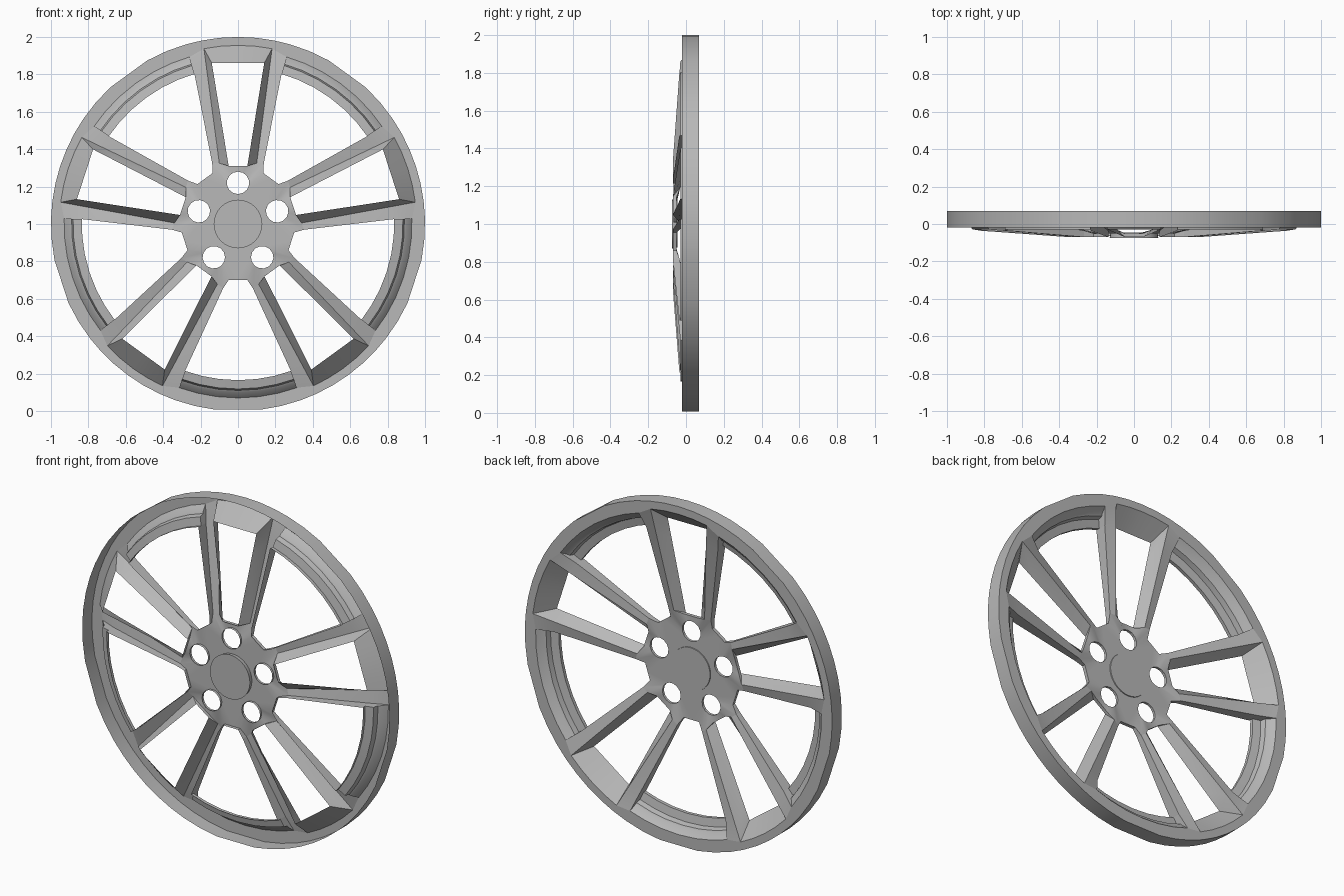
import bpy, bmesh
from math import radians, sin, cos, pi

cube = bpy.data.objects.get("Cube")
if cube:
    bpy.data.objects.remove(cube, do_unlink=True)

metal = bpy.data.materials.new("satin_grey_metal")
metal.use_nodes = True
grey = (0.48, 0.48, 0.48, 1)
metal.diffuse_color = grey
metal.node_tree.nodes["Principled BSDF"].inputs["Base Color"].default_value = grey


def polar(r, deg, y):
    """Point of the half sector: sideways offset, distance from hub, depth."""
    return (r * sin(radians(deg)), r * cos(radians(deg)), y)


def at_depth(p, y):
    return (p[0], p[1], y)


def mix(p, q, t):
    return tuple(a + (b - a) * t for a, b in zip(p, q))


def strip(row_a, row_b):
    """Quads between two matching rows of points."""
    return [(row_a[i], row_a[i + 1], row_b[i + 1], row_b[i])
            for i in range(len(row_a) - 1)]


def finish(bm, name):
    bmesh.ops.remove_doubles(bm, verts=bm.verts, dist=0.0003)
    bmesh.ops.recalc_face_normals(bm, faces=bm.faces)
    mesh = bpy.data.meshes.new(name)
    bm.to_mesh(mesh)
    bm.free()
    mesh.materials.append(metal)
    obj = bpy.data.objects.new(name, mesh)
    bpy.context.collection.objects.link(obj)
    bpy.ops.object.select_all(action="DESELECT")
    obj.select_set(True)
    bpy.context.view_layer.objects.active = obj
    bpy.ops.object.shade_smooth_by_angle(angle=radians(25))


def build(name, polygons):
    """Mirror the half sector and repeat it five times round the axle."""
    bm = bmesh.new()
    for k in range(5):
        turn = radians(72 * k)
        for side in (1, -1):
            for poly in polygons:
                verts = []
                for l, a, y in poly:
                    l *= side
                    verts.append(bm.verts.new((l * cos(turn) + a * sin(turn), y,
                                               1 + a * cos(turn) - l * sin(turn))))
                bm.faces.new(verts if side == 1 else verts[::-1])
    finish(bm, name)


# Shared corner points of one half sector
FACE = 0.07
hub_wide_mid = polar(0.30, 36, -0.05)
hub_wide_end = (0.136, 0.272, -0.05)
spoke_wide_in = (0.138, 0.326, -0.035)
crest_in = (0.10, 0.325, -0.03)
hub_narrow_end = (0.05, 0.31, -0.05)
hub_narrow_mid = (0, 0.31, -0.05)
crest_out = polar(0.955, 11, FACE)
spoke_wide_out = polar(0.835, 16.2, 0.035)
spoke_shoulder = polar(0.93, 16.2, FACE)
narrow_low_in = at_depth(hub_narrow_end, -0.07)
narrow_low_out = (0.14, 0.86, -0.03)
crest_mid = mix(crest_in, crest_out, 0.78)

# Rim: outer band, face ring, and stepped ledge in the wide windows
angles = [0, 5.5, 11, 16.2, 22.5, 29, 36]
radius = [1] * 6 + [cos(radians(7))]
outer = [polar(r, d, FACE) for r, d in zip(radius, angles)]
inner = [polar(0.955, d, FACE) for d in angles[:3]]
inner += [polar(0.93, d, FACE) for d in angles[3:]]
rim = strip(outer, [at_depth(p, -0.02) for p in outer]) + strip(outer, inner)

ledge_profile = [(0.93, FACE), (0.90, 0.035), (0.89, 0.03),
                 (0.882, 0.0), (0.835, -0.01), (0.835, -0.03)]
ledge_rows = [[polar(r, d, y) for d in angles[3:]] for r, y in ledge_profile]
for row_a, row_b in zip(ledge_rows, ledge_rows[1:]):
    rim += strip(row_a, row_b)

# Sloping outer wall of the narrow windows
rim += strip(inner[:3], [(0, 0.86, -0.03), (0.07, 0.86, -0.03), narrow_low_out])
build("rim", rim)

# Spokes: hollow channels with a sloped wall and an upright wall
spokes = [
    (crest_in, spoke_wide_in, spoke_wide_out, crest_mid),
    (crest_mid, spoke_wide_out, spoke_shoulder, crest_out),
    (crest_in, crest_mid, mix(narrow_low_in, narrow_low_out, 0.78), narrow_low_in),
    (crest_mid, crest_out, narrow_low_out, mix(narrow_low_in, narrow_low_out, 0.78)),
    (spoke_wide_in, spoke_wide_out, at_depth(spoke_wide_out, -0.035),
     at_depth(spoke_wide_in, -0.07)),
    tuple([row[0] for row in ledge_rows[:5]] + [spoke_wide_out]),
]
build("spokes", spokes)

# Hub plate with a bolt hole per sector and a turned-down edge
border = [(0, 0.12, -0.05), polar(0.12, 36, -0.05), hub_wide_mid, hub_wide_end,
          spoke_wide_in, crest_in, hub_narrow_end, hub_narrow_mid]
hole = [(0.06 * sin(pi * i / 7), 0.22 - 0.06 * cos(pi * i / 7), -0.05)
        for i in range(8)]
hub = strip(border, hole)
hub += strip(hole, [at_depth(p, -0.065) for p in hole])
for edge in (border[2:5], border[6:]):
    hub += strip(edge, [at_depth(p, -0.07) for p in edge])
hub.append((crest_in, hub_narrow_end, narrow_low_in))
build("hub", hub)

# Centre cap
bm = bmesh.new()
bmesh.ops.create_cone(bm, cap_ends=True, segments=32, radius1=0.13,
                      radius2=0.125, depth=0.03)
for v in bm.verts:
    x, y, z = v.co
    v.co = (x, z - 0.06, y + 1)
finish(bm, "centre_cap")
